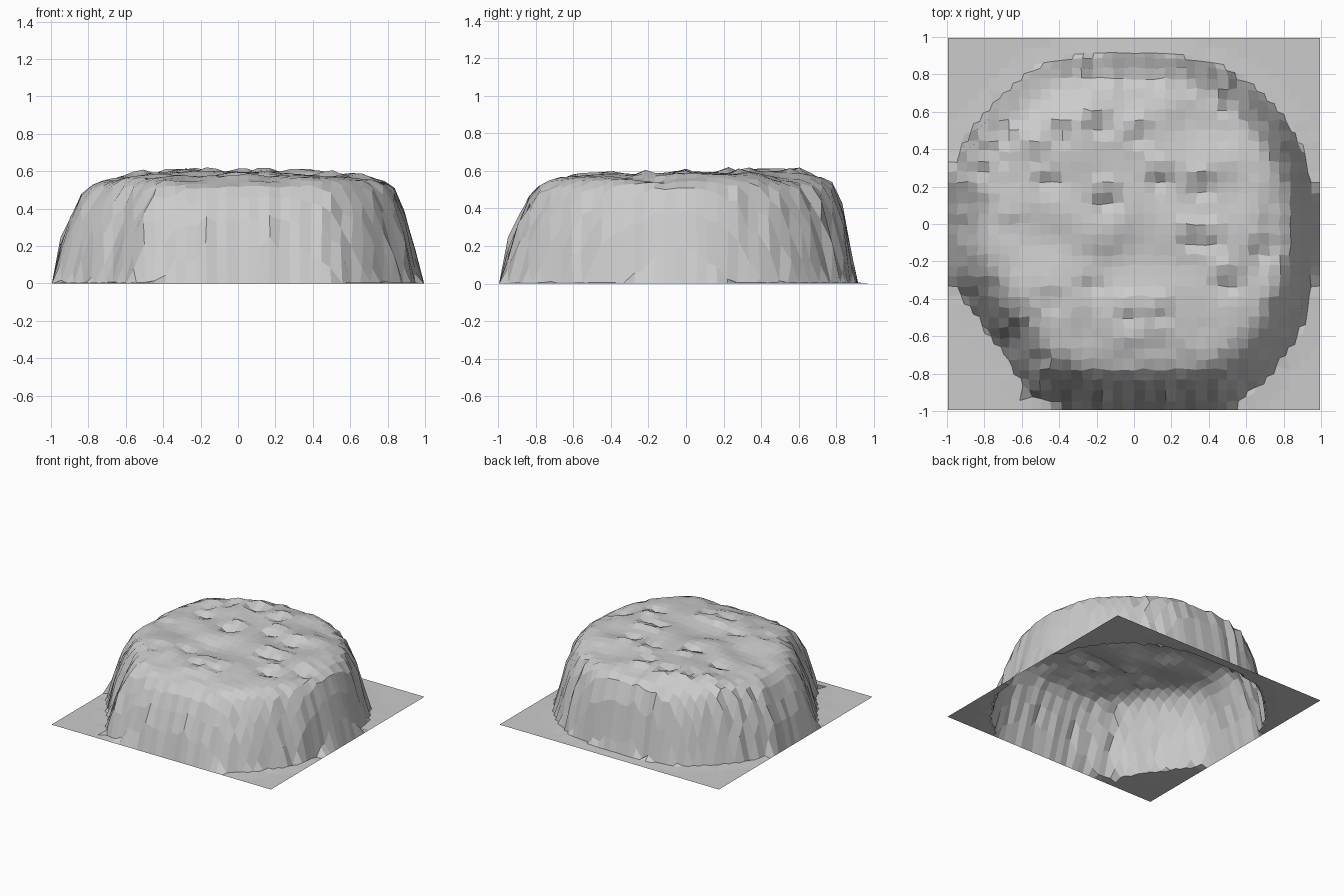
import bpy, bmesh, math, random
from mathutils import Vector, noise

if "Cube" in bpy.data.objects:
    bpy.data.objects.remove(bpy.data.objects["Cube"])

random.seed(7)
N = 36            # grid cells per side
CELL = 2 / N

# Radius of the mesa foot and of its upper rim, every 15 degrees from +x
FOOT = [.98, .97, .98, .97, .96, .92, .90, .93, .98, .98, 1.0, 1.02,
        1.0, 1.02, .97, .97, 1.07, 1.02, .99, 1.03, 1.10, 1.07, 1.05, .99]
RIM = [.85, .84, .84, .82, .82, .81, .80, .83, .86, .86, .87, .84,
       .81, .83, .80, .79, .86, .83, .81, .84, .91, .91, .89, .86]
# Cliff section: (distance inward, foot = 0, rim = 1) -> height
SECTION = [(0, 0), (.4, .27), (1, .5), (1.5, .55), (2.6, .58), (4.5, .59), (9, .59)]
# Craggy lumps with a notch in front of them: x, y, height
CRAGS = [(-.2, .59, .06), (.03, .54, .05), (-.15, .19, .06), (.13, .30, .05),
         (.31, -.02, .05), (-.46, .3, .045), (.5, -.25, .05), (-.02, -.42, .045),
         (.14, -.42, .04), (.36, .26, .045), (-.4, .55, .045), (.42, -.03, .04),
         (-.04, -.64, .03), (.26, -.65, .03), (-.68, .05, .03), (-.23, -.26, .03),
         (-.44, -.35, .02), (.68, -.08, .03), (-.5, .42, .03)]


def ring(table, ang):
    f = (ang % math.tau) / math.tau * 24
    i = int(f) % 24
    return table[i] + (table[(i + 1) % 24] - table[i]) * (f - int(f))


def section(s):
    if s <= 0:
        return 0
    for (a, za), (b, zb) in zip(SECTION, SECTION[1:]):
        if s <= b:
            return za + (zb - za) * (s - a) / (b - a)
    return SECTION[-1][1]


def terrain(x, y):
    """Move one grid point onto the terrain."""
    ang, r = math.atan2(y, x), math.hypot(x, y)
    foot, rim = ring(FOOT, ang), ring(RIM, ang)
    # points just outside the foot are drawn in radially, leaving a toothed edge
    gap = r - foot
    if gap >= 0:
        near = gap < CELL * 1.3
        k = (foot + gap * .45 - .008) / r if near else 1
        return Vector((x * k, y * k, .006 if near else 0))
    flute = .03 * noise.noise(Vector((math.cos(ang) * 17, math.sin(ang) * 17, 2)))
    s = (foot - r + flute) / (foot - rim)
    z = section(s)
    # rolling plateau with a hollow near the front
    top = max(0, min(1, (s - .8) / 1.3))
    z += top * (.035 * noise.noise(Vector((x * 2.8, y * 3.2, 5)))
                + .022 * noise.noise(Vector((x * 5, y * 5, 1)))
                - .03 * math.exp(-((x - .02) / .45) ** 2 - ((y + .22) / .13) ** 2))
    # sharp crags
    for cx, cy, h in CRAGS:
        z += top * h * .7 * max(0, 1 - math.hypot(x - cx, y - cy) / .09)
        z -= top * h * .9 * max(0, 1 - math.hypot(x - cx, y - cy + .07) / .08)
    j = .007
    return Vector((x + random.uniform(-j, j), y + random.uniform(-j, j),
                   max(0, min(z, .635))))


# Terrain sheet: open underneath, flat at the corners, mesa in the middle
bm = bmesh.new()
bmesh.ops.create_grid(bm, x_segments=N, y_segments=N, size=1)
for v in bm.verts:
    x, y, _ = v.co
    if max(abs(x), abs(y)) > .999:
        v.co = (x * .995, y * .995, 0)
    else:
        v.co = terrain(x, y)

mesh = bpy.data.meshes.new("mesa_terrain")
bm.to_mesh(mesh)
bm.free()
obj = bpy.data.objects.new("mesa_terrain", mesh)
bpy.context.collection.objects.link(obj)
